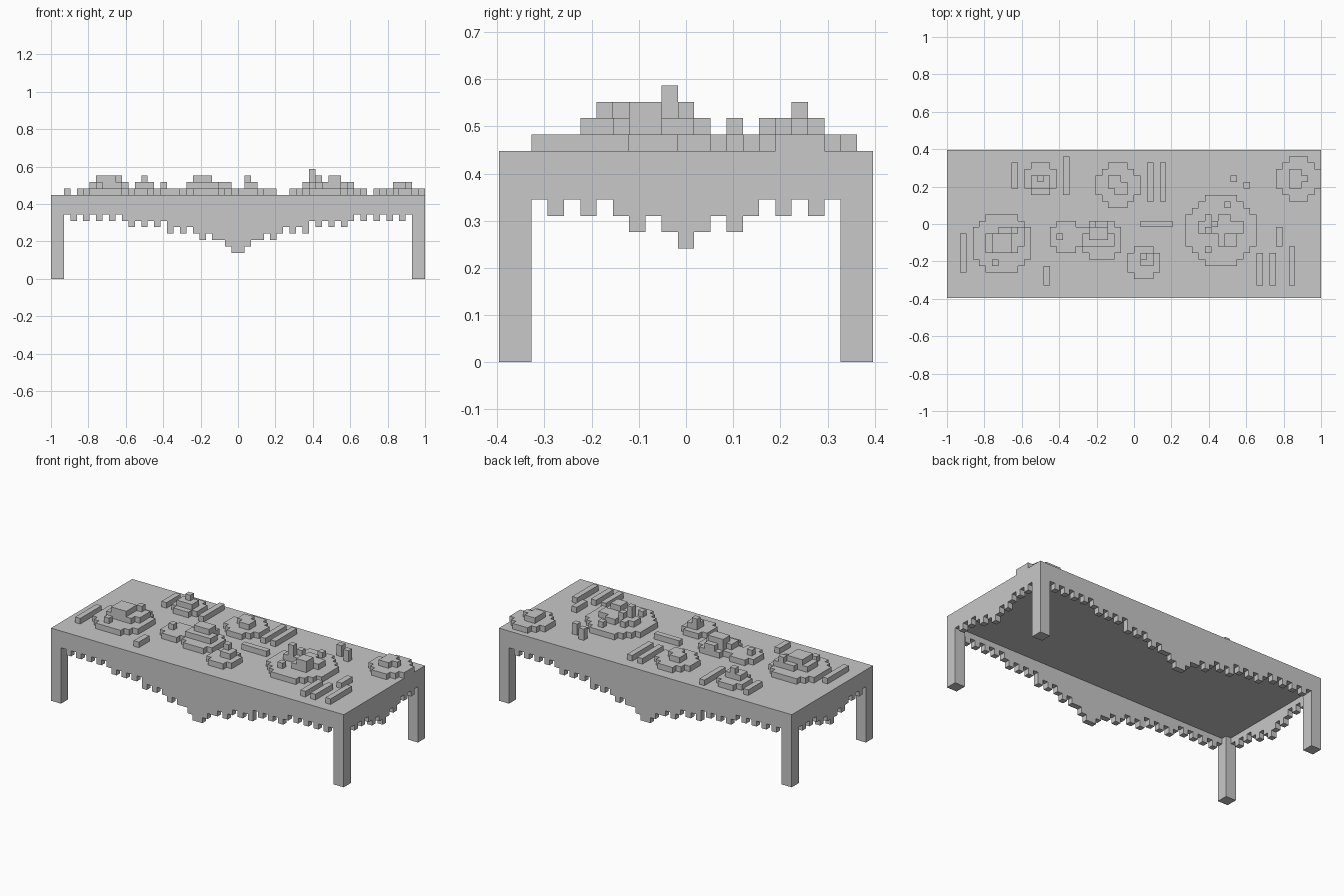
import bpy, bmesh
from mathutils import Vector

if "Cube" in bpy.data.objects:
    bpy.data.objects.remove(bpy.data.objects["Cube"], do_unlink=True)

COLS, ROWS, TOP, UNDER = 58, 23, 13, 11
V = 2 / COLS

grey = bpy.data.materials.new("stone grey")
grey.use_nodes = True
grey.diffuse_color = (0.58, 0.58, 0.58, 1)
grey.node_tree.nodes["Principled BSDF"].inputs["Base Color"].default_value = (0.58, 0.58, 0.58, 1)


def point(c, r, z):
    # columns run to +x, rows run from the back to the front
    return Vector(((c - COLS / 2) * V, (ROWS / 2 - r) * V, z * V))


def finish(bm, name):
    bmesh.ops.remove_doubles(bm, verts=bm.verts, dist=V / 100)
    bmesh.ops.recalc_face_normals(bm, faces=bm.faces)
    mesh = bpy.data.meshes.new(name)
    bm.to_mesh(mesh)
    bm.free()
    mesh.materials.append(grey)
    obj = bpy.data.objects.new(name, mesh)
    bpy.context.collection.objects.link(obj)


def box(name, c, r, z, nc, nr, nz):
    bm = bmesh.new()
    bmesh.ops.create_cube(bm, size=1)
    mid = point(c + nc / 2, r + nr / 2, z + nz / 2)
    for v in bm.verts:
        v.co = Vector((v.co.x * nc, v.co.y * nr, v.co.z * nz)) * V + mid
    finish(bm, name)


def blocks(name, cells):
    # stepped solid from unit cells, keeping only the exposed faces
    bm = bmesh.new()
    for cell in cells:
        for axis in range(3):
            for side in (0, 1):
                near = list(cell)
                near[axis] += 2 * side - 1
                if tuple(near) in cells:
                    continue
                a, b = (axis + 1) % 3, (axis + 2) % 3
                corners = []
                for u, w in ((0, 0), (1, 0), (1, 1), (0, 1)):
                    p = list(cell)
                    p[axis] += side
                    p[a] += u
                    p[b] += w
                    corners.append(bm.verts.new(point(*p)))
                bm.faces.new(corners if side else corners[::-1])
    finish(bm, name)


# Table slab and legs
box("table_top", 0, 0, UNDER, COLS, ROWS, TOP - UNDER)
for c, side in ((0, "right"), (COLS - 2, "left")):
    for r, end in ((0, "back"), (ROWS - 2, "front")):
        box(end + "_" + side + "_leg", c, r, 0, 2, 2, UNDER)

# Toothed aprons: drop below the slab, from a leg to the middle, mirrored
LONG = "121212121232323243434545567"
SHORT = "121212323"
long_drop = [int(d) for d in LONG]
long_drop += long_drop[::-1]
short_drop = [int(d) for d in SHORT] + [4]
short_drop += short_drop[-2::-1]
for name, r in (("back_apron", 0), ("front_apron", ROWS - 1)):
    blocks(name, {(i + 2, r, UNDER - 1 - k)
                  for i, d in enumerate(long_drop) for k in range(d)})
for name, c in (("right_apron", 0), ("left_apron", COLS - 1)):
    blocks(name, {(c, i + 2, UNDER - 1 - k)
                  for i, d in enumerate(short_drop) for k in range(d)})


# Round mounds with smaller raised blocks: (column, row, width, depth, height)
def mound(name, c, r, n, raised):
    half = (n - 1) / 2
    cells = {(c + i, r + j, TOP) for i in range(n) for j in range(n)
             if (i - half) ** 2 + (j - half) ** 2 <= n * n / 4}
    for bc, br, w, d, h in raised:
        cells |= {(bc + i, br + j, TOP + k)
                  for i in range(w) for j in range(d) for k in range(h)}
    blocks(name, cells)


mound("back_right_mound", 12, 2, 5, [(13, 4, 3, 2, 2), (14, 4, 1, 1, 3)])
mound("back_middle_mound", 23, 2, 7, [(25, 4, 2, 2, 2), (26, 5, 2, 2, 2)])
mound("back_left_mound", 51, 1, 7, [(53, 3, 2, 3, 2), (55, 4, 1, 1, 2)])
mound("front_right_mound", 4, 10, 9, [
    (6, 13, 5, 3, 2), (8, 12, 4, 3, 2), (7, 17, 1, 1, 2),
    (7, 13, 3, 3, 3), (10, 12, 1, 1, 3)])
mound("small_mound", 16, 11, 5, [(17, 13, 1, 1, 2)])
mound("middle_mound", 21, 11, 6, [
    (21, 13, 5, 2, 2), (23, 11, 2, 4, 2), (22, 12, 3, 2, 3)])
mound("front_middle_mound", 28, 15, 5, [(30, 16, 2, 2, 2), (30, 16, 1, 1, 3)])
mound("large_mound", 37, 7, 11, [
    (43, 8, 1, 1, 2), (40, 10, 1, 1, 2), (39, 11, 2, 2, 2), (40, 15, 1, 1, 2),
    (41, 11, 5, 2, 2), (42, 10, 2, 5, 2), (41, 11, 1, 1, 3),
    (43, 13, 2, 2, 3), (40, 12, 1, 1, 4)])

# Low bars lying on the table: (column, row, width, depth)
BARS = ((10, 2, 1, 4), (18, 1, 1, 6), (31, 2, 1, 6), (33, 2, 1, 6),
        (2, 13, 1, 6), (15, 18, 1, 3), (30, 11, 5, 1), (48, 16, 1, 5),
        (50, 16, 1, 5), (53, 15, 1, 6), (51, 12, 1, 3))
for c, r, w, d in BARS:
    box("low_bar", c, r, TOP, w, d, 1)

# Two short posts
for c, r in ((44, 4), (46, 5)):
    box("post", c, r, TOP, 1, 1, 2)
